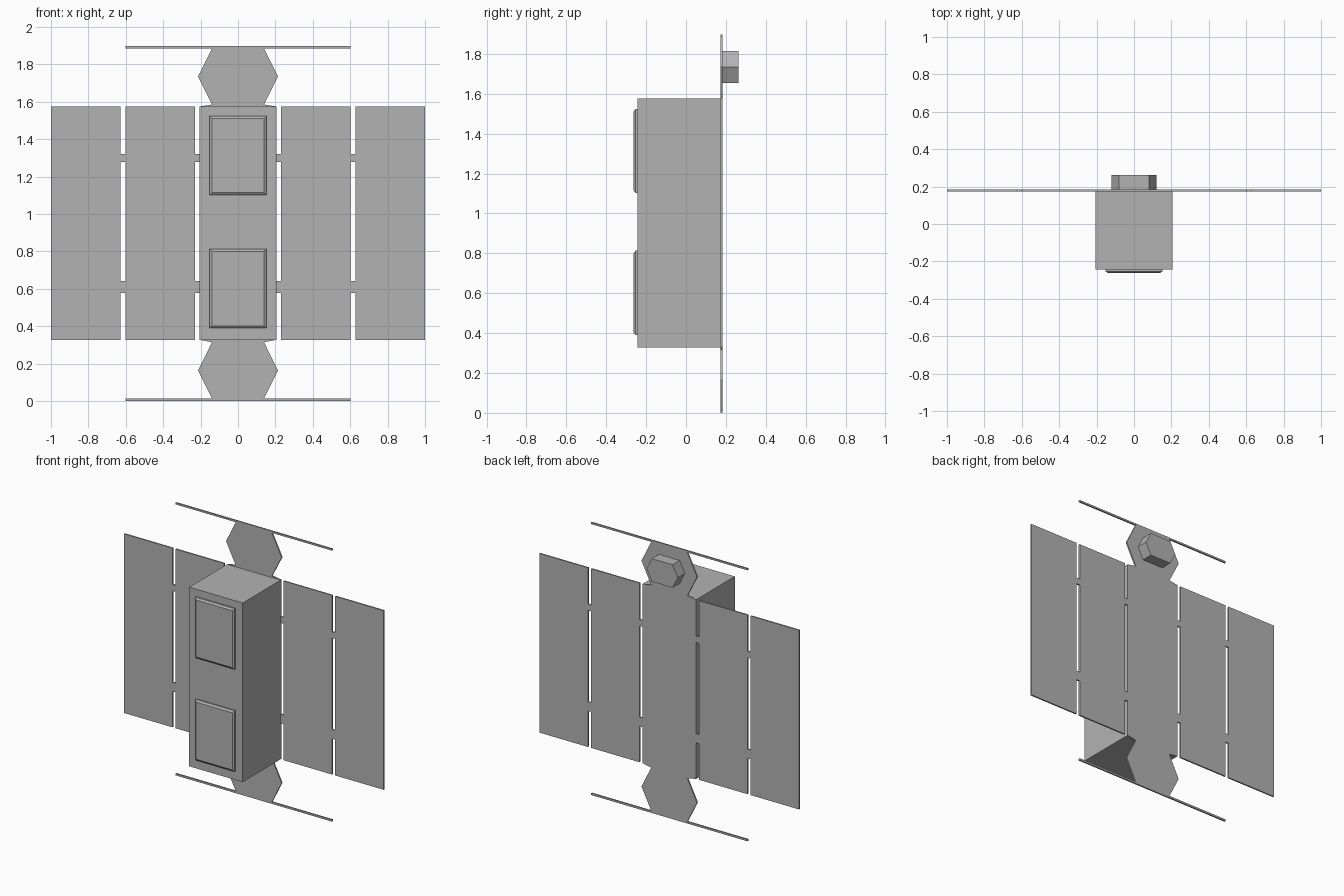
import bpy, bmesh

if "Cube" in bpy.data.objects:
    bpy.data.objects.remove(bpy.data.objects["Cube"])

grey = bpy.data.materials.new("satellite_grey")
grey.diffuse_color = (0.45, 0.45, 0.45, 1)
grey.use_nodes = True
grey.node_tree.nodes["Principled BSDF"].inputs["Base Color"].default_value = grey.diffuse_color

PLATE_FRONT, PLATE_BACK = 0.174, 0.184   # thin sheet shared by wings and back plate
BODY_FRONT = -0.242
BOTTOM, TOP = 0.328, 1.575


def finish(name, bm):
    bmesh.ops.recalc_face_normals(bm, faces=bm.faces)
    mesh = bpy.data.meshes.new(name)
    bm.to_mesh(mesh)
    bm.free()
    mesh.materials.append(grey)
    obj = bpy.data.objects.new(name, mesh)
    bpy.context.collection.objects.link(obj)
    return obj


def prism(name, outline, y0, y1):
    """Extrude an x-z outline from y0 to y1."""
    bm = bmesh.new()
    face = bm.faces.new([bm.verts.new((x, y0, z)) for x, z in outline])
    ext = bmesh.ops.extrude_face_region(bm, geom=[face])
    verts = [v for v in ext["geom"] if isinstance(v, bmesh.types.BMVert)]
    bmesh.ops.translate(bm, verts=verts, vec=(0, y1 - y0, 0))
    return finish(name, bm)


def rect(x0, x1, z0, z1):
    return [(x0, z0), (x1, z0), (x1, z1), (x0, z1)]


# Main body
prism("body", rect(-0.206, 0.206, BOTTOM, TOP), BODY_FRONT, PLATE_FRONT)

# Back plate with a hexagonal tab at each end
right = [(0.139, 0.013), (0.214, 0.164), (0.139, 0.315), (0.206, BOTTOM),
         (0.206, TOP), (0.139, 1.586), (0.214, 1.735), (0.139, 1.886)]
prism("back_plate", right + [(-x, z) for x, z in reversed(right)],
      PLATE_FRONT, PLATE_BACK)

# Solar wings and their hinges
for side, s in (("left", -1), ("right", 1)):
    for label, a, b in (("inner", 0.230, 0.602), ("outer", 0.627, 1.0)):
        prism(f"{side}_{label}_solar_panel", rect(s * a, s * b, BOTTOM, TOP),
              PLATE_FRONT, PLATE_BACK)
    for label, a, b in (("inner", 0.206, 0.230), ("outer", 0.602, 0.627)):
        for level, z0, z1 in (("lower", 0.578, 0.642), ("upper", 1.278, 1.322)):
            prism(f"{side}_{label}_{level}_hinge", rect(s * a, s * b, z0, z1),
                  PLATE_FRONT, PLATE_BACK)

# Long antenna bars at both ends
for level, z0, z1 in (("lower", 0.0, 0.013), ("upper", 1.886, 1.898)):
    prism(f"{level}_antenna_bar", rect(-0.602, 0.602, z0, z1),
          PLATE_FRONT, PLATE_BACK)

# Hexagonal thruster on the back of the upper tab
prism("thruster", [(0.12, 1.735), (0.08, 1.815), (-0.08, 1.815),
                   (-0.12, 1.735), (-0.08, 1.655), (0.08, 1.655)],
      PLATE_BACK, 0.262)

# Front covers: thin plate with a shallow sloped border
for level, z0, z1 in (("lower", 0.39, 0.813), ("upper", 1.102, 1.524)):
    cover = prism(f"{level}_front_cover", rect(-0.152, 0.152, z0, z1),
                  BODY_FRONT, BODY_FRONT - 0.011)
    bm = bmesh.new()
    bm.from_mesh(cover.data)
    front = min(bm.faces, key=lambda f: f.calc_center_median().y)
    bmesh.ops.inset_region(bm, faces=[front], thickness=0.018)
    bmesh.ops.translate(bm, verts=front.verts, vec=(0, -0.009, 0))
    bm.to_mesh(cover.data)
    bm.free()
